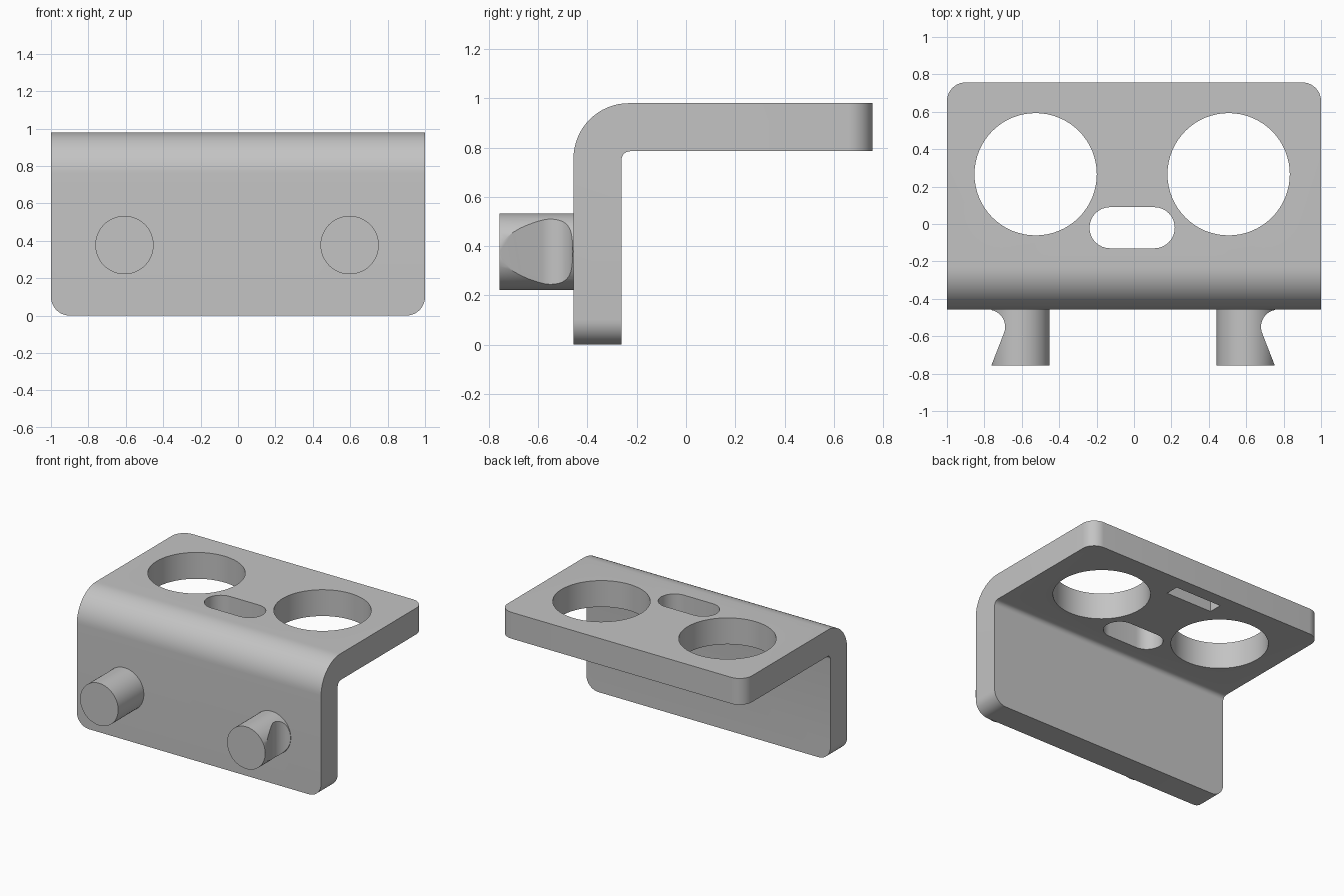
import bpy
import bmesh
import math
from mathutils import Vector

cube = bpy.data.objects.get("Cube")
if cube:
    bpy.data.objects.remove(cube, do_unlink=True)

GREY = (0.55, 0.55, 0.55, 1)
metal = bpy.data.materials.new("light grey metal")
metal.use_nodes = True
metal.diffuse_color = GREY
metal.node_tree.nodes["Principled BSDF"].inputs["Base Color"].default_value = GREY


def arc(cx, cy, r, start, end, steps):
    """Points on an arc, angles in degrees."""
    angles = [math.radians(start + (end - start) * i / steps) for i in range(steps + 1)]
    return [(cx + r * math.cos(a), cy + r * math.sin(a)) for a in angles]


def prism(name, points, depth):
    """Closed solid from 3D outline points swept along a depth vector."""
    bm = bmesh.new()
    face = bm.faces.new([bm.verts.new(p) for p in points])
    swept = bmesh.ops.extrude_face_region(bm, geom=[face])["geom"]
    verts = [v for v in swept if isinstance(v, bmesh.types.BMVert)]
    bmesh.ops.translate(bm, verts=verts, vec=Vector(depth))
    bmesh.ops.recalc_face_normals(bm, faces=bm.faces)
    mesh = bpy.data.meshes.new(name)
    bm.to_mesh(mesh)
    bm.free()
    mesh.materials.append(metal)
    obj = bpy.data.objects.new(name, mesh)
    bpy.context.collection.objects.link(obj)
    return obj


def activate(obj):
    bpy.ops.object.select_all(action="DESELECT")
    obj.select_set(True)
    bpy.context.view_layer.objects.active = obj


def cut(obj, cutter):
    activate(obj)
    mod = obj.modifiers.new("cut", "BOOLEAN")
    mod.operation = "DIFFERENCE"
    mod.solver = "EXACT"
    mod.object = cutter
    bpy.ops.object.modifier_apply(modifier=mod.name)
    bpy.data.objects.remove(cutter, do_unlink=True)


def smooth(obj):
    activate(obj)
    bpy.ops.object.shade_smooth_by_angle(angle=math.radians(30))


# Bent plate: L-shaped side profile swept across the width
FRONT, INNER, BACK = -0.457, -0.262, 0.757
TOP, UNDER = 0.98, 0.785
R_OUT, R_IN = 0.225, 0.035
profile = [(INNER, 0), (FRONT, 0)]
profile += arc(FRONT + R_OUT, TOP - R_OUT, R_OUT, 180, 90, 16)
profile += [(BACK, TOP), (BACK, UNDER)]
profile += arc(INNER + R_IN, UNDER - R_IN, R_IN, 90, 180, 6)
bracket = prism("bracket", [(-1, y, z) for y, z in profile], (2, 0, 0))

# Rounded outer corners of both legs
bm = bmesh.new()
bm.from_mesh(bracket.data)
corners = []
for e in bm.edges:
    a, b = (v.co for v in e.verts)
    if abs(a.x - b.x) > 0.01:
        continue
    low = max(a.z, b.z) < 0.01
    rear = min(a.y, b.y) > BACK - 0.01
    if low or rear:
        corners.append(e)
bmesh.ops.bevel(bm, geom=corners, offset=0.1, segments=10, profile=0.5, affect="EDGES")
bm.to_mesh(bracket.data)
bm.free()

# Two large round holes, with a rounded slot between them
MID = -0.01
for side in (-1, 1):
    ring = arc(MID + side * 0.516, 0.266, 0.327, 0, 360, 64)[:-1]
    cut(bracket, prism("hole_cutter", [(x, y, 0.6) for x, y in ring], (0, 0, 0.6)))
slot = arc(MID + 0.118, -0.02, 0.11, -90, 90, 16) + arc(MID - 0.118, -0.02, 0.11, 90, 270, 16)
cut(bracket, prism("slot_cutter", [(x, y, 0.6) for x, y in slot], (0, 0, 0.6)))

# Shallow rectangular pocket in the underside
pocket = [(MID + sx * 0.19, 0.61 + sy * 0.05, 0.6) for sx, sy in ((-1, -1), (1, -1), (1, 1), (-1, 1))]
cut(bracket, prism("pocket_cutter", pocket, (0, 0, UNDER + 0.12 - 0.6)))
smooth(bracket)

# Front pegs, each with a hooked groove on its outer side
PEG_R, PEG_Z, TIP = 0.156, 0.377, -0.757
for side, name in ((-1, "right_peg"), (1, "left_peg")):
    px = -0.005 + side * 0.602
    ring = arc(px, PEG_Z, PEG_R, 0, 360, 48)[:-1]
    peg = prism(name, [(x, TIP, z) for x, z in ring], (0, FRONT - TIP + 0.01, 0))
    groove = [(PEG_R, TIP)] + arc(PEG_R + 0.018, -0.55, 0.092, 204, 94, 14)
    groove += [(0.3, -0.458), (0.3, TIP)]
    cutter = prism("groove_cutter", [(px + side * x, y, 0.1) for x, y in groove], (0, 0, 0.6))
    cut(peg, cutter)
    smooth(peg)
